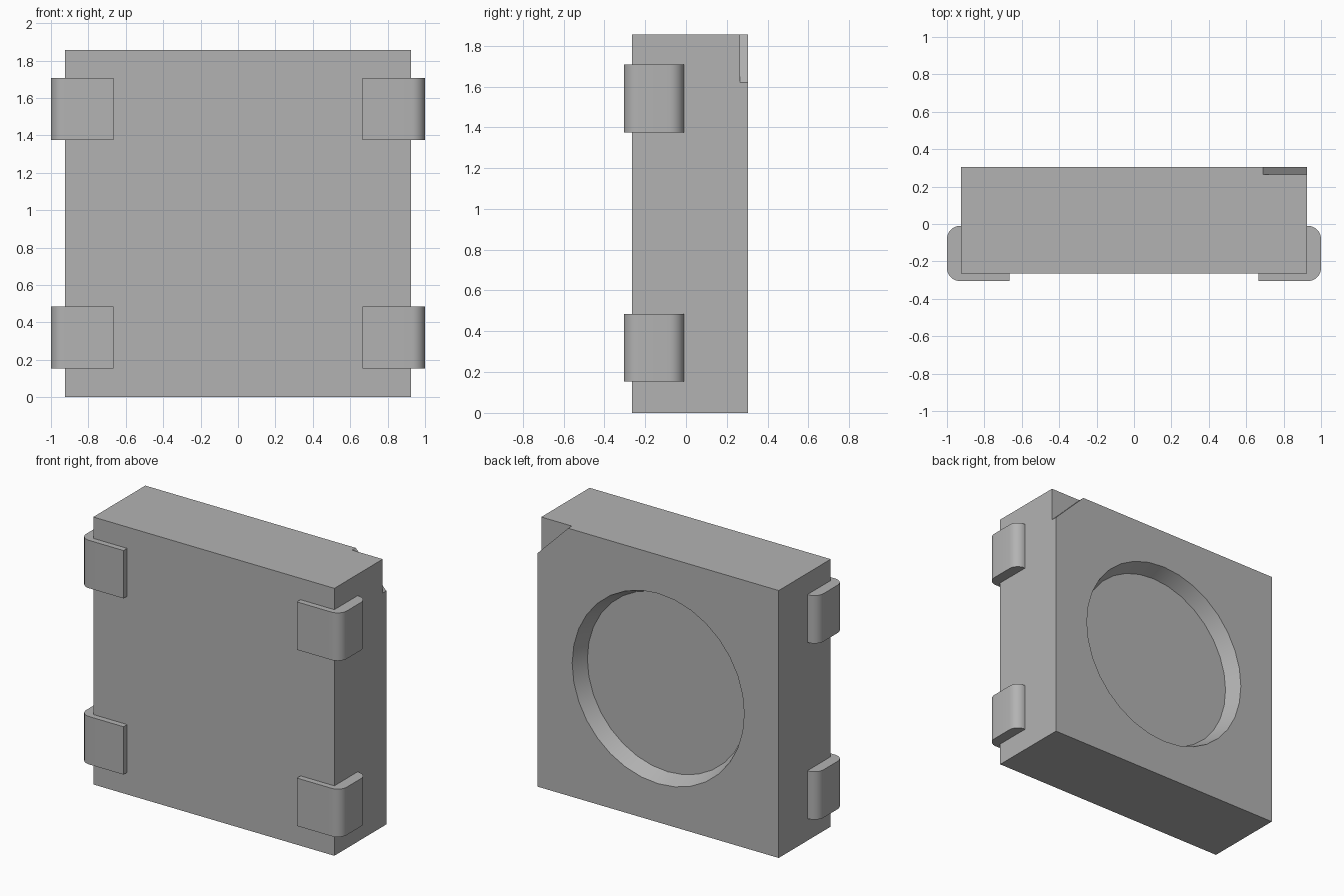
import bpy, bmesh, math

cube = bpy.data.objects.get("Cube")
if cube:
    bpy.data.objects.remove(cube, do_unlink=True)

# Single plain grey
grey = bpy.data.materials.new("plain_grey")
grey.use_nodes = True
colour = (0.45, 0.45, 0.45, 1)
grey.diffuse_color = colour
grey.node_tree.nodes["Principled BSDF"].inputs["Base Color"].default_value = colour

HALF_W, FRONT, BACK, HEIGHT = 0.925, -0.265, 0.305, 1.855


def extrude(name, points, offset, to_world):
    """Solid made by extruding a closed outline along a world offset."""
    bm = bmesh.new()
    face = bm.faces.new([bm.verts.new(to_world(a, b)) for a, b in points])
    grown = bmesh.ops.extrude_face_region(bm, geom=[face])["geom"]
    verts = [g for g in grown if isinstance(g, bmesh.types.BMVert)]
    bmesh.ops.translate(bm, verts=verts, vec=offset)
    bmesh.ops.recalc_face_normals(bm, faces=bm.faces[:])
    mesh = bpy.data.meshes.new(name)
    bm.to_mesh(mesh)
    bm.free()
    obj = bpy.data.objects.new(name, mesh)
    bpy.context.collection.objects.link(obj)
    mesh.materials.append(grey)
    return obj


def activate(obj):
    bpy.ops.object.select_all(action="DESELECT")
    obj.select_set(True)
    bpy.context.view_layer.objects.active = obj


def cut(obj, cutter):
    cutter.hide_render = True
    mod = obj.modifiers.new("cut", "BOOLEAN")
    mod.operation, mod.solver, mod.object = "DIFFERENCE", "EXACT", cutter
    activate(obj)
    bpy.ops.object.modifier_apply(modifier=mod.name)
    bpy.data.objects.remove(cutter, do_unlink=True)


# Body block
body = extrude("body", [(-HALF_W, FRONT), (HALF_W, FRONT), (HALF_W, BACK), (-HALF_W, BACK)],
               (0, 0, HEIGHT), lambda x, y: (x, y, 0))

# Shallow triangular corner mark on the back
notch = extrude("notch_cutter", [(0.59, 1.955), (1.025, 1.52), (1.025, 1.955)],
                (0, 0.2, 0), lambda x, z: (x, 0.265, z))
cut(body, notch)

# Tapered round dish on the back
RIM, FLOOR, DEPTH = 0.66, 0.617, 0.105
bpy.ops.mesh.primitive_cone_add(vertices=32, radius1=FLOOR, radius2=2 * RIM - FLOOR,
                                depth=2 * DEPTH, location=(0, BACK, HEIGHT / 2),
                                rotation=(-math.pi / 2, 0, 0))
dish = bpy.context.object
dish.data.materials.append(grey)
cut(body, dish)
activate(body)
bpy.ops.object.shade_smooth_by_angle(angle=math.radians(30))

# Four wrap-around contact tabs with rounded outer corners
R = 0.07


def arc(cx, cy, start):
    return [(cx + R * math.cos(start + i * math.pi / 16),
             cy + R * math.sin(start + i * math.pi / 16)) for i in range(9)]


outline = ([(0.665, -0.305)] + arc(1 - R, -0.305 + R, -math.pi / 2)
           + arc(1 - R, -0.01 - R, 0)
           + [(0.915, -0.01), (0.915, -0.255), (0.665, -0.255)])
for side, sign in (("left", 1), ("right", -1)):
    for level, base in (("lower", 0.153), ("upper", 1.375)):
        tab = extrude(f"{level}_{side}_contact", outline, (0, 0, 0.332),
                      lambda x, y: (sign * x, y, base))
        activate(tab)
        bpy.ops.object.shade_smooth_by_angle(angle=math.radians(30))
